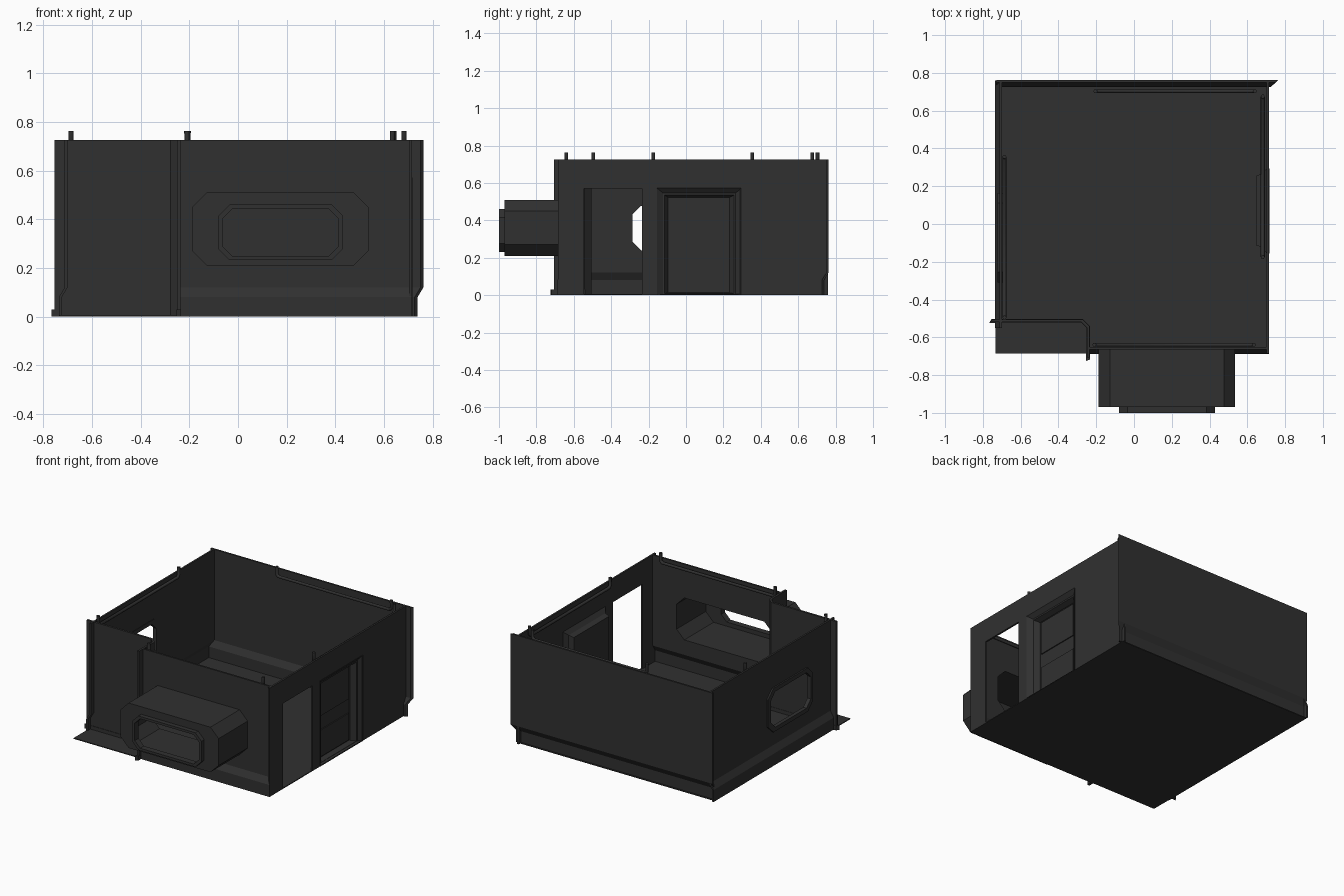
import bpy, bmesh

if "Cube" in bpy.data.objects:
    bpy.data.objects.remove(bpy.data.objects["Cube"])

mat = bpy.data.materials.new("dark charcoal")
mat.diffuse_color = (0.03, 0.03, 0.03, 1)
mat.use_nodes = True
mat.node_tree.nodes["Principled BSDF"].inputs["Base Color"].default_value = mat.diffuse_color
TOP = 0.725


def loft(name, rings, closed=False):
    """Join equal-length loops of points; closed makes a hollow ring, otherwise ends are capped."""
    bm = bmesh.new()
    loops = [[bm.verts.new(p) for p in r] for r in rings]
    n = len(loops[0])
    pairs = list(zip(loops, loops[1:])) + ([(loops[-1], loops[0])] if closed else [])
    for a, b in pairs:
        for i in range(n):
            j = (i + 1) % n
            bm.faces.new((a[i], a[j], b[j], b[i]))
    if not closed:
        bm.faces.new(loops[0])
        bm.faces.new(loops[-1][::-1])
    bmesh.ops.recalc_face_normals(bm, faces=bm.faces)
    me = bpy.data.meshes.new(name)
    bm.to_mesh(me)
    bm.free()
    me.materials.append(mat)
    ob = bpy.data.objects.new(name, me)
    bpy.context.collection.objects.link(ob)
    return ob


def octagon(a0, a1, z0, z1, c):
    return [(a0 + c, z0), (a1 - c, z0), (a1, z0 + c), (a1, z1 - c),
            (a1 - c, z1), (a0 + c, z1), (a0, z1 - c), (a0, z0 + c)]


def rect(a0, a1, z0, z1):
    return [(a0, z0), (a1, z0), (a1, z1), (a0, z1)]


def at_y(pts, y):
    return [(a, y, z) for a, z in pts]


def at_x(pts, x):
    return [(x, a, z) for a, z in pts]


def at_z(pts, z):
    return [(x, y, z) for x, y in pts]


def box(name, x0, x1, y0, y1, z0, z1):
    return loft(name, [at_z(rect(x0, x1, y0, y1), z) for z in (z0, z1)])


def cut(ob, cutter):
    m = ob.modifiers.new("opening", 'BOOLEAN')
    m.operation, m.solver, m.object = 'DIFFERENCE', 'EXACT', cutter
    bpy.context.view_layer.objects.active = ob
    bpy.ops.object.modifier_apply(modifier=m.name)
    bpy.data.objects.remove(cutter)


def kicked(top, t):
    """Wall section: face stands 0.024 further out/in below the kick line."""
    return [(top - 0.024, 0), (top - 0.024, 0.08), (top, 0.12), (top, TOP),
            (top + t, TOP), (top + t, 0.12), (top + t - 0.024, 0.08), (top + t - 0.024, 0)]


# floor
box("floor", -0.733, 0.714, -0.685, 0.745, 0, 0.006)

# back wall, mitred at its right end
sec = kicked(0.75, 0.012)
loft("back_wall", [[(-0.728, d, z) for d, z in sec], [(d, d, z) for d, z in sec]])

# left wall with window opening and frame
left = loft("left_wall", [[(d, y, z) for d, z in kicked(-0.712, 0.012)] for y in (-0.55, 0.76)])
win = octagon(-0.285, 0.135, 0.24, 0.478, 0.045)
win_out = octagon(-0.31, 0.165, 0.213, 0.505, 0.055)
cut(left, loft("cutter", [at_x(win, -0.8), at_x(win, -0.6)]))
loft("left_window_frame", [at_x(win_out, -0.712), at_x(win_out, -0.722), at_x(win, -0.722),
                           at_x(win, -0.697), at_x(win_out, -0.697)], closed=True)

# front wall, opened behind the bay
front = loft("front_wall", [[(x, d, z) for d, z in kicked(-0.664, 0.012)] for x in (-0.24, 0.714)])
bay = octagon(-0.188, 0.536, 0.21, 0.51, 0.06)
bay_in = octagon(-0.178, 0.526, 0.22, 0.50, 0.057)
cut(front, loft("cutter", [at_y(bay_in, -0.8), at_y(bay_in, -0.6)]))

# projecting window bay: shell, front lip and inner tunnel
lip = octagon(-0.08, 0.43, 0.232, 0.46, 0.045)
hole = octagon(-0.062, 0.412, 0.248, 0.444, 0.04)
loft("window_bay", [at_y(bay, -0.664), at_y(bay, -0.97), at_y(lip, -0.97), at_y(lip, -1.0),
                    at_y(hole, -1.0), at_y(hole, -0.96), at_y(bay_in, -0.96),
                    at_y(bay_in, -0.652)], closed=True)

# recessed corner wall with chamfered turn, and its low base strip
corner = [(-0.754, -0.52), (-0.277, -0.52), (-0.25, -0.547), (-0.25, -0.706),
          (-0.236, -0.706), (-0.236, -0.542), (-0.272, -0.506), (-0.754, -0.506)]
loft("recess_wall", [at_z(corner, 0), at_z(corner, TOP)])
strip = [(-0.766, -0.523), (-0.278, -0.523), (-0.253, -0.548), (-0.253, -0.725),
         (-0.234, -0.718), (-0.234, -0.541), (-0.271, -0.504), (-0.755, -0.504)]
loft("recess_base_strip", [at_z(strip, 0), at_z(strip, 0.03)])

# right wall with an open doorway and a framed door
right = box("right_wall", 0.702, 0.714, -0.685, 0.76, 0, TOP)
for y0, y1 in ((-0.545, -0.235), (-0.15, 0.29)):
    p = rect(y0, y1, -0.1, 0.57)
    cut(right, loft("cutter", [at_x(p, 0.6), at_x(p, 0.8)]))
r0, r1 = rect(-0.155, 0.295, 0.001, 0.572), rect(-0.122, 0.265, 0.003, 0.545)
r2, r3 = rect(-0.115, 0.257, 0.008, 0.535), rect(-0.095, 0.232, 0.014, 0.522)
loft("door_frame", [at_x(r0, 0.702), at_x(r0, 0.717), at_x(r1, 0.695), at_x(r2, 0.695),
                    at_x(r3, 0.665), at_x(r3, 0.648), at_x(r2, 0.648), at_x(r1, 0.68)],
     closed=True)
box("door_leaf", 0.650, 0.658, -0.096, 0.233, 0.01, 0.523)
lower, upper = rect(-0.082, 0.22, 0.022, 0.2), rect(-0.082, 0.22, 0.295, 0.512)
for name, p in (("lower", lower), ("upper", upper)):
    loft("door_panel_" + name, [at_x(p, 0.657), at_x(p, 0.665)])


# bracketed rails inside the top edge, ends turned up above the walls
def rail(name, p, q):
    def mid(t):
        return [p[i] + (q[i] - p[i]) * t for i in (0, 1)]
    path = [(*p, 0.762), (*p, 0.71), (*mid(0.015), 0.697),
            (*mid(0.985), 0.697), (*q, 0.71), (*q, 0.762)]
    cu = bpy.data.curves.new(name, 'CURVE')
    cu.dimensions = '3D'
    cu.bevel_depth, cu.bevel_resolution, cu.use_fill_caps = 0.011, 1, True
    sp = cu.splines.new('POLY')
    sp.points.add(len(path) - 1)
    for pt, co in zip(sp.points, path):
        pt.co = (*co, 1)
    cu.materials.append(mat)
    bpy.context.collection.objects.link(bpy.data.objects.new(name, cu))


rail("back_rail", (-0.205, 0.703), (0.64, 0.703))
rail("right_rail", (0.682, -0.175), (0.682, 0.675))
rail("front_rail", (-0.21, -0.64), (0.635, -0.64))
rail("left_rail", (-0.686, 0.355), (-0.686, -0.495))
